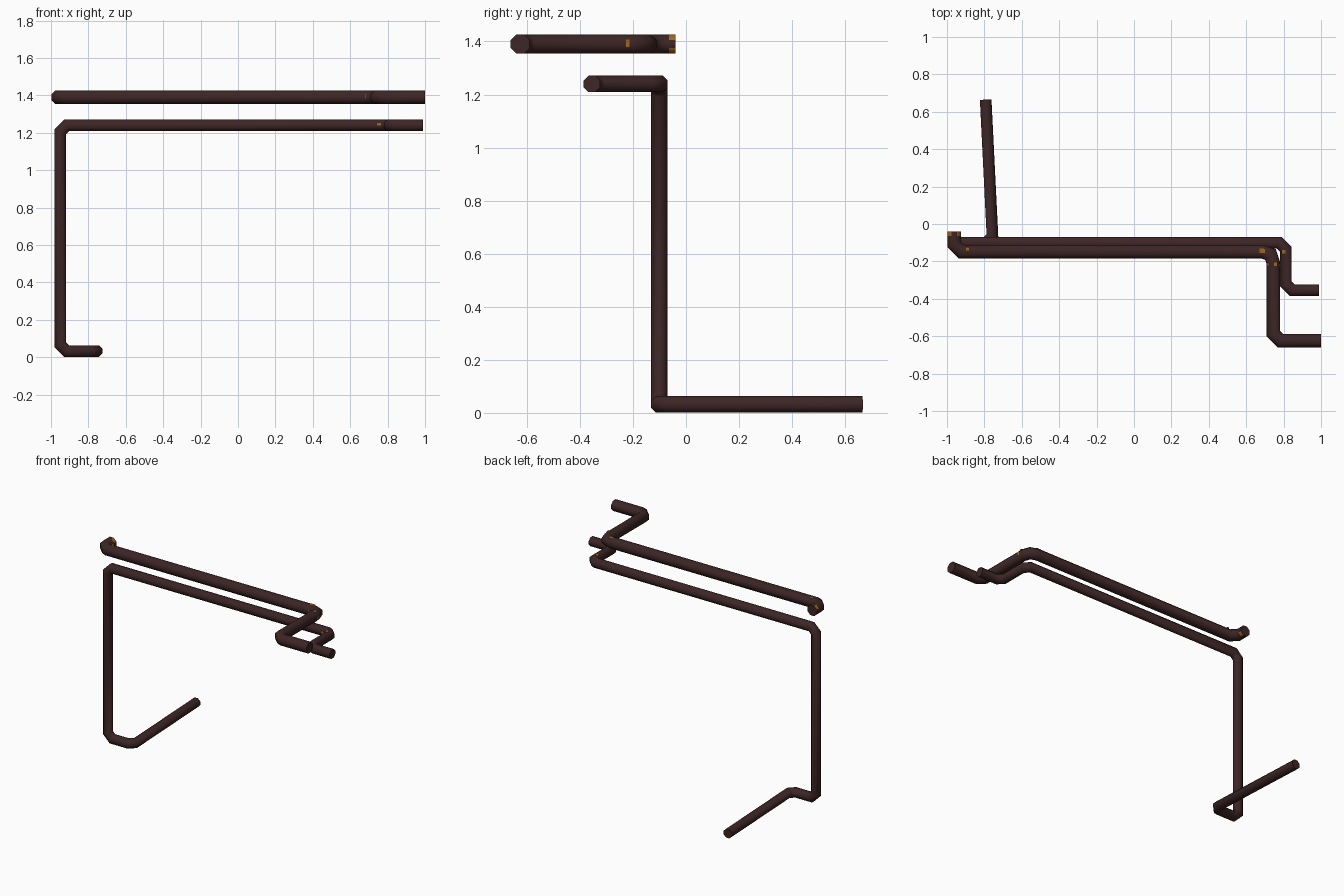
import bpy, bmesh, math
from mathutils import Vector

if "Cube" in bpy.data.objects:
    bpy.data.objects.remove(bpy.data.objects["Cube"])


def material(name, rgb):
    m = bpy.data.materials.new(name)
    m.diffuse_color = (*rgb, 1)
    m.use_nodes = True
    m.node_tree.nodes["Principled BSDF"].inputs["Base Color"].default_value = m.diffuse_color
    return m


BROWN = material("dark brown", (0.047, 0.019, 0.019))
ORANGE = material("rust orange", (0.33, 0.14, 0.012))
SIDES = 8


def round_corners(corners, cuts):
    """Replace each inner corner by a short arc: cuts = (length, segments)."""
    pts = [Vector(p) for p in corners]
    out = [pts[0]]
    for a, p, b, (c, n) in zip(pts, pts[1:], pts[2:], cuts):
        s, e = p + (a - p).normalized() * c, p + (b - p).normalized() * c
        for i in range(n + 1):
            t = i / n
            out.append(s * (1 - t) ** 2 + p * 2 * t * (1 - t) + e * t * t)
    return out + [pts[-1]]


def pipe(name, path, radius, collar=0.0):
    """Sweep a mitred polygon along the path, with closed ends."""
    if collar:
        path.insert(1, path[0] + (path[1] - path[0]).normalized() * collar)
    dirs = [(b - a).normalized() for a, b in zip(path, path[1:])]
    d = dirs[0]
    u = d.orthogonal().normalized()
    w = d.cross(u)
    R = radius / math.cos(math.pi / SIDES)
    ang = [math.tau * (i + .5) / SIDES for i in range(SIDES)]
    offs = [R * (math.cos(a) * u + math.sin(a) * w) for a in ang]
    bm = bmesh.new()
    rings = []
    for i, p in enumerate(path):
        din = dirs[max(i - 1, 0)]
        dout = dirs[min(i, len(dirs) - 1)]
        n = (din + dout).normalized()
        mitre = [v - din * (v.dot(n) / din.dot(n)) for v in offs]
        rings.append([bm.verts.new(p + v) for v in mitre])
        offs = [v - dout * v.dot(dout) for v in mitre]
    for k, (r, s) in enumerate(zip(rings, rings[1:])):
        for i in range(SIDES):
            j = (i + 1) % SIDES
            f = bm.faces.new((r[i], r[j], s[j], s[i]))
            # rusty patches alternate around the end collar
            if collar and k == 0 and i % 2 == 1:
                f.material_index = 1
    bm.faces.new(rings[0])
    bm.faces.new(rings[-1])
    bmesh.ops.recalc_face_normals(bm, faces=bm.faces)
    me = bpy.data.meshes.new(name)
    bm.to_mesh(me)
    bm.free()
    ob = bpy.data.objects.new(name, me)
    bpy.context.collection.objects.link(ob)
    me.materials.append(BROWN)
    me.materials.append(ORANGE)
    bpy.ops.object.select_all(action='DESELECT')
    ob.select_set(True)
    bpy.context.view_layer.objects.active = ob
    bpy.ops.object.shade_smooth_by_angle(angle=math.radians(60))


def rust(name, loc, size):
    bpy.ops.mesh.primitive_cube_add(size=1, location=loc)
    ob = bpy.context.object
    ob.name = name
    ob.scale = size
    ob.data.materials.append(ORANGE)


# upper, thicker pipe
one = (0.04, 1)
pipe("upper_pipe", round_corners(
    [(-0.962, -0.04, 1.39), (-0.962, -0.148, 1.39), (0.745, -0.148, 1.39),
     (0.745, -0.625, 1.39), (1.0, -0.625, 1.39)],
    [one, (0.06, 2), one]), 0.036, collar=0.025)

# lower pipe with the drop to the ground
pipe("lower_pipe", round_corners(
    [(-0.793, 0.665, 0.032), (-0.755, -0.1, 0.032), (-0.95, -0.1, 0.032),
     (-0.95, -0.1, 1.24), (0.812, -0.1, 1.24), (0.812, -0.355, 1.24),
     (0.99, -0.355, 1.24)],
    [(0.035, 1)] * 5), 0.031)

# small rust marks near the bends
marks = [
    ((0.685, -0.143, 1.4255), (0.03, 0.022, 0.003)),
    ((0.717, -0.215, 1.415), (0.012, 0.02, 0.003)),
    ((0.757, -0.215, 1.4255), (0.018, 0.02, 0.003)),
    ((-0.89, -0.133, 1.4255), (0.015, 0.02, 0.003)),
    ((0.69, -0.1835, 1.395), (0.02, 0.003, 0.025)),
    ((0.7805, -0.22, 1.393), (0.003, 0.014, 0.028)),
    ((0.80, -0.148, 1.2705), (0.022, 0.02, 0.003)),
    ((0.757, -0.1305, 1.245), (0.03, 0.003, 0.015)),
]
for i, (loc, size) in enumerate(marks):
    rust(f"rust_mark_{i + 1}", loc, size)
